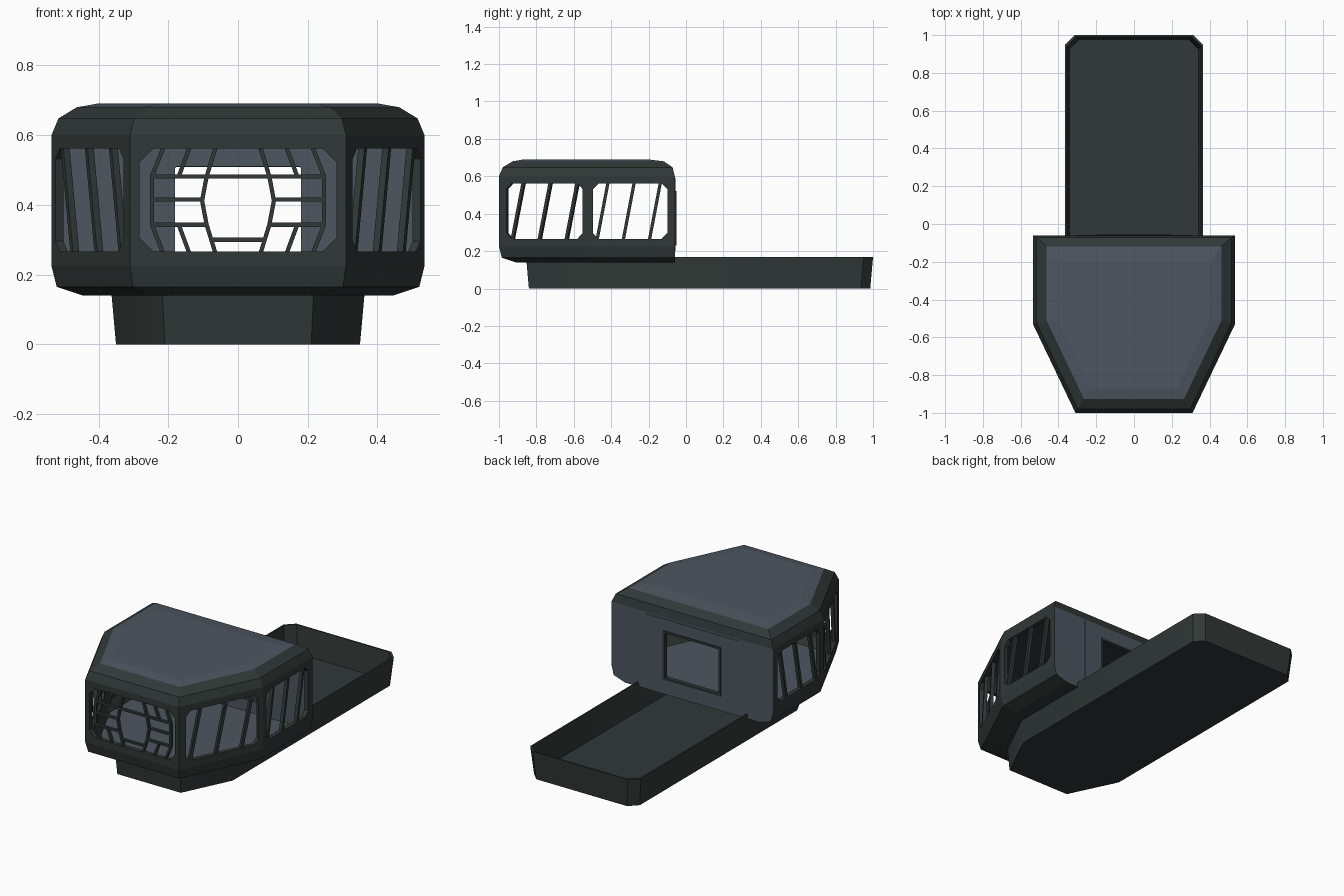
import bpy, bmesh, math
from mathutils import Vector

if "Cube" in bpy.data.objects:
    bpy.data.objects.remove(bpy.data.objects["Cube"])


def material(name, rgb):
    m = bpy.data.materials.new(name)
    m.diffuse_color = (*rgb, 1)
    m.use_nodes = True
    m.node_tree.nodes["Principled BSDF"].inputs["Base Color"].default_value = m.diffuse_color
    return m


DARK = material("dark green hull", (0.030, 0.040, 0.038))
GREY = material("slate grey panel", (0.076, 0.092, 0.118))


def finish(name, bm, rule=lambda f: 0):
    for f in bm.faces:
        f.material_index = rule(f)
    me = bpy.data.meshes.new(name)
    bm.to_mesh(me)
    bm.free()
    me.materials.append(DARK)
    me.materials.append(GREY)
    ob = bpy.data.objects.new(name, me)
    bpy.context.collection.objects.link(ob)
    return ob


def loft(rings):
    """Skin a stack of (half plan, z) rings, mirrored in x, capped at both ends."""
    bm = bmesh.new()
    loops = []
    for half, z in rings:
        pts = half + [(-x, y) for x, y in reversed(half)]
        loops.append([bm.verts.new((x, y, z)) for x, y in pts])
    n = len(loops[0])
    for a, b in zip(loops, loops[1:]):
        for i in range(n):
            j = (i + 1) % n
            bm.faces.new((a[i], a[j], b[j], b[i]))
    bm.faces.new(loops[0])
    bm.faces.new(loops[-1])
    bmesh.ops.recalc_face_normals(bm, faces=bm.faces)
    bm.normal_update()
    return bm


# Wall frames: origin, direction along wall, outward normal
SL = Vector((0.225, 0.47)).normalized()


def wall(o, u, n):
    return Vector((*o, 0)), Vector((*u, 0)), Vector((*n, 0))


FRONT = wall((0, -1), (1, 0), (0, -1))
BACK = wall((0, -0.06), (1, 0), (0, 1))
SLANTS = [wall((s * 0.31, -1), (s * SL.x, SL.y), (s * SL.y, -SL.x)) for s in (1, -1)]
SIDES = [wall((s * 0.535, -0.53), (0, 1), (s, 0)) for s in (1, -1)]


def prism(bm, w, poly, n0, n1):
    """Extrude a polygon drawn on a wall from depth n0 to n1."""
    o, u, n = w
    a, b = ([bm.verts.new(o + u * p + n * d + Vector((0, 0, z))) for p, z in poly] for d in (n0, n1))
    k = len(poly)
    fs = [bm.faces.new(a), bm.faces.new(b)]
    fs += [bm.faces.new((a[i], a[(i + 1) % k], b[(i + 1) % k], b[i])) for i in range(k)]
    bmesh.ops.recalc_face_normals(bm, faces=fs)


def bar(bm, w, p, q, width, n0, n1):
    p, q = Vector(p), Vector(q)
    d = (q - p).normalized()
    t = Vector((-d.y, d.x)) * width / 2
    prism(bm, w, [p - t, q - t, q + t, p + t], n0, n1)


def chamfered(u0, u1, z0, z1, c):
    return [(u0 + c, z0), (u1 - c, z0), (u1, z0 + c), (u1, z1 - c),
            (u1 - c, z1), (u0 + c, z1), (u0, z1 - c), (u0, z0 + c)]


# Cabin: plan inset by d at front and sides, by b at the back
def cabin_plan(d, b):
    c = SL.y * 0.31 + SL.x - d
    xs, yf = 0.535 - d, -1 + d
    return [((c + SL.x * yf) / SL.y, yf), (xs, (SL.y * xs - c) / SL.x), (xs, -0.06 - b)]


def cabin_loft(levels):
    return loft([(cabin_plan(d, b), z) for z, d, b in levels])


def outer_rule(f):
    z = f.calc_center_median().z
    return int(z > 0.681 or (f.normal.y > 0.95 and z < 0.6))


cabin = finish("cabin_shell", cabin_loft([
    (0.14, 0.09, 0), (0.165, 0.015, 0), (0.225, 0, 0), (0.60, 0, 0),
    (0.648, 0.02, 0.012), (0.68, 0.073, 0.058), (0.69, 0.13, 0.14)]), outer_rule)
void = finish("cabin_void", cabin_loft([
    (0.171, 0.05, 0.02), (0.225, 0.025, 0.02), (0.60, 0.025, 0.02),
    (0.645, 0.055, 0.04), (0.668, 0.12, 0.1)]),
    lambda f: int(f.normal.z < -0.9 or f.normal.y > 0.95))

# Window and door openings
bm = bmesh.new()
prism(bm, FRONT, chamfered(-0.283, 0.283, 0.266, 0.562, 0.04), -0.06, 0.05)
prism(bm, BACK, chamfered(-0.18, 0.18, 0.24, 0.51, 0.004), -0.05, 0.05)
for w in SLANTS:
    prism(bm, w, chamfered(0.044, 0.495, 0.266, 0.562, 0.03), -0.06, 0.05)
for w in SIDES:
    prism(bm, w, chamfered(0.033, 0.43, 0.266, 0.562, 0.03), -0.06, 0.05)
openings = finish("openings", bm)

for cutter in (void, openings):
    cutter.hide_render = True
    mod = cabin.modifiers.new("cut", 'BOOLEAN')
    mod.operation, mod.solver, mod.object = 'DIFFERENCE', 'EXACT', cutter
    bpy.context.view_layer.objects.active = cabin
    bpy.ops.object.modifier_apply(modifier=mod.name)
    bpy.data.objects.remove(cutter)

# Slanted bars in the side windows
bm = bmesh.new()
for walls, starts, lean in ((SLANTS, (0.075, 0.235, 0.395), 0.065),
                            (SIDES, (0.055, 0.195, 0.335), 0.058)):
    for w in walls:
        for u in starts:
            bar(bm, w, (u, 0.262), (u + lean, 0.566), 0.017, -0.024, -0.004)
finish("side_window_bars", bm)

# Front window lattice, drawn for one quarter and mirrored about x = 0 and z = 0.412
bm = bmesh.new()
ZC = 0.412
quarter = [((0.247, 0), (0.247, 0.069)), ((0.247, 0.069), (0.215, 0.15)),
           ((0.17, 0.069), (0.14, 0.15)), ((0.103, 0), (0.09, 0.069)),
           ((0.09, 0.069), (0.065, 0.15))]
for sx in (1, -1):
    for sz in (1, -1):
        for p, q in quarter:
            bar(bm, FRONT, (sx * p[0], ZC + sz * p[1]), (sx * q[0], ZC + sz * q[1]), 0.012, -0.024, -0.006)
    bar(bm, FRONT, (sx * 0.10, 0.415), (sx * 0.25, 0.415), 0.012, -0.023, -0.007)
    bar(bm, FRONT, (sx * 0.09, 0.343), (sx * 0.25, 0.343), 0.012, -0.023, -0.007)
bar(bm, FRONT, (-0.25, 0.481), (0.25, 0.481), 0.012, -0.023, -0.007)
bar(bm, FRONT, (-0.075, 0.30), (0.075, 0.30), 0.012, -0.023, -0.007)
finish("front_window_lattice", bm)

# Raised panel and frame around the rear door
bm = bmesh.new()
for p in ([(-0.31, 0.2), (-0.18, 0.2), (-0.18, 0.59), (-0.31, 0.59)],
          [(0.18, 0.2), (0.31, 0.2), (0.31, 0.59), (0.18, 0.59)],
          [(-0.18, 0.51), (0.18, 0.51), (0.18, 0.59), (-0.18, 0.59)],
          [(-0.18, 0.2), (0.18, 0.2), (0.18, 0.24), (-0.18, 0.24)]):
    prism(bm, BACK, p, -0.002, 0.003)
finish("rear_panel", bm, lambda f: 1)
bm = bmesh.new()
for p, q in (((-0.192, 0.235), (0.192, 0.235)), ((-0.192, 0.515), (0.192, 0.515)),
             ((-0.186, 0.235), (-0.186, 0.515)), ((0.186, 0.235), (0.186, 0.515))):
    bar(bm, BACK, p, q, 0.012, -0.002, 0.008)
finish("door_frame", bm)


# Open tray under the cabin
def tray_plan(d):
    return [(0.21 + d / 2, -0.84 - d), (0.35 + d, -0.55), (0.35 + d, 0.935 + d), (0.30 + d, 0.985 + d)]


tray = finish("base_tray", loft([(tray_plan(0), 0), (tray_plan(0.015), 0.168),
                                 (tray_plan(0.006), 0.168), (tray_plan(-0.009), 0.006)]))
bpy.ops.object.select_all(action='DESELECT')
tray.select_set(True)
bpy.context.view_layer.objects.active = tray
bpy.ops.object.shade_smooth_by_angle(angle=math.radians(30))
